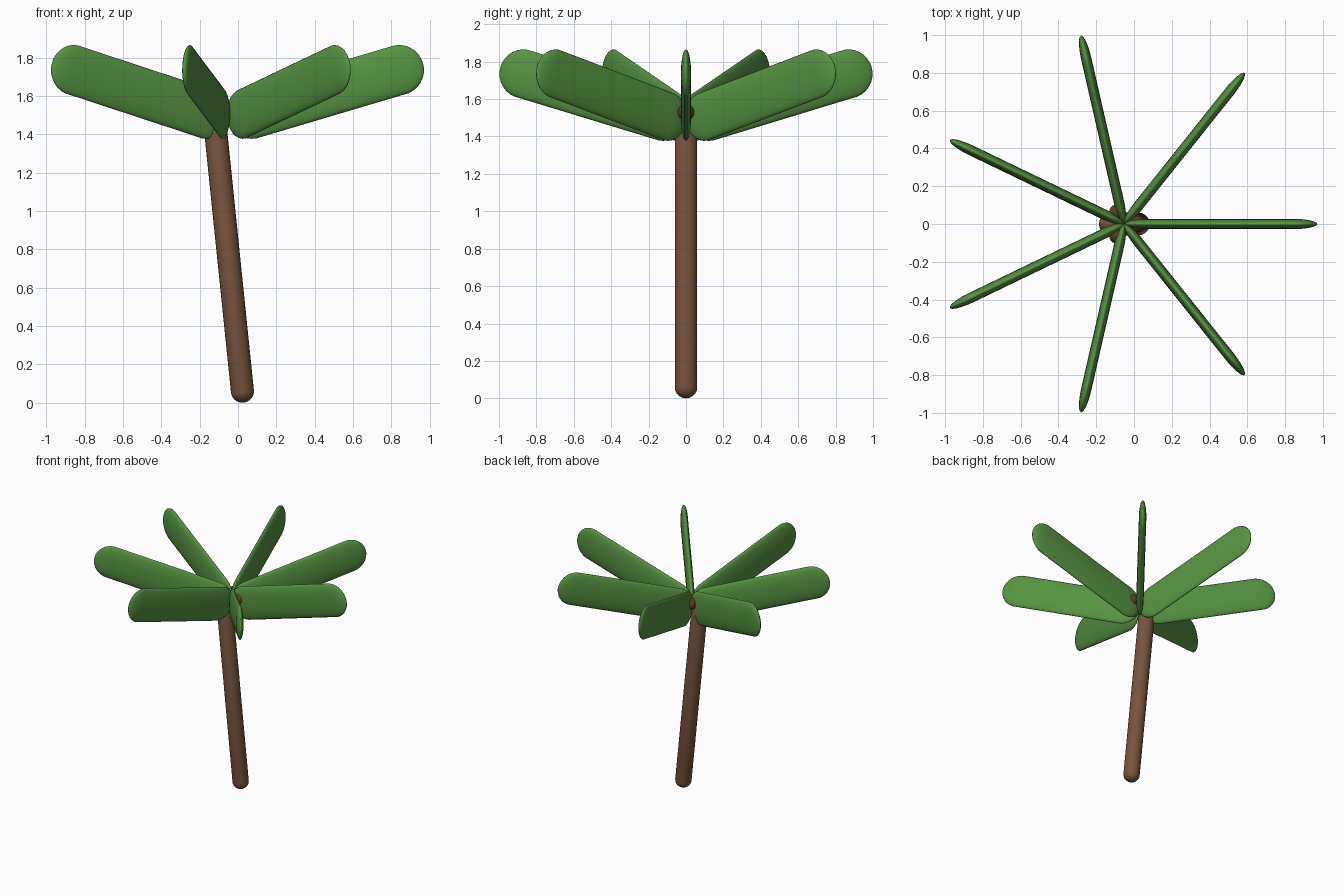
import bpy
import bmesh
import math
from mathutils import Matrix, Vector

cube = bpy.data.objects.get("Cube")
if cube:
    bpy.data.objects.remove(cube, do_unlink=True)


def make_material(name, rgb):
    mat = bpy.data.materials.new(name)
    mat.use_nodes = True
    mat.diffuse_color = (*rgb, 1)
    mat.node_tree.nodes["Principled BSDF"].inputs["Base Color"].default_value = (*rgb, 1)
    return mat


bark = make_material("bark brown", (0.19, 0.088, 0.045))
leaf = make_material("leaf green", (0.093, 0.296, 0.054))
nut = make_material("coconut brown", (0.13, 0.045, 0.02))


def capsule(name, start, end, radius, mat, flatten=1.0):
    """Round-ended rod between two cap centres, optionally flattened sideways."""
    start, end = Vector(start), Vector(end)
    axis = end - start
    half = axis.length / 2
    bm = bmesh.new()
    rings = 15
    bmesh.ops.create_uvsphere(bm, u_segments=24, v_segments=rings, radius=radius)
    # Restore the full radius lost by straddling the equator, then pull the halves apart
    widen = 1 / math.cos(math.pi / (2 * rings))
    for v in bm.verts:
        v.co.x *= widen
        v.co.y *= widen * flatten
        v.co.z += math.copysign(half, v.co.z)
    z_axis = axis.normalized()
    side = Vector((0, 0, 1)).cross(z_axis).normalized()
    up = side.cross(z_axis)
    turn = Matrix((up, side, z_axis)).transposed().to_4x4()
    bm.transform(Matrix.Translation((start + end) / 2) @ turn)
    bmesh.ops.recalc_face_normals(bm, faces=bm.faces)
    for f in bm.faces:
        f.smooth = True
    mesh = bpy.data.meshes.new(name)
    bm.to_mesh(mesh)
    bm.free()
    mesh.materials.append(mat)
    obj = bpy.data.objects.new(name, mesh)
    bpy.context.collection.objects.link(obj)
    return obj


CROWN_X = -0.053

# Leaning trunk
capsule("trunk", (0.023, 0, 0.06), (-0.125, 0, 1.5), 0.06, bark)

# Seven flat fronds fanned around the crown
for i in range(7):
    a = math.tau * i / 7
    d = Vector((math.cos(a), math.sin(a), 0))
    inner = Vector((CROWN_X, 0, 1.507)) + d * 0.125
    outer = Vector((CROWN_X, 0, 1.735)) + d * 0.893
    capsule(f"frond_{i + 1}", inner, outer, 0.13, leaf, flatten=0.21)

# Three coconuts tucked between the fronds
for i in range(3):
    a = math.tau * i / 3
    bpy.ops.mesh.primitive_uv_sphere_add(
        segments=24, ring_count=12, radius=0.044,
        location=(CROWN_X + 0.07 * math.cos(a), 0.07 * math.sin(a), 1.53))
    ball = bpy.context.object
    ball.name = f"coconut_{i + 1}"
    ball.data.materials.append(nut)
    bpy.ops.object.shade_smooth()
